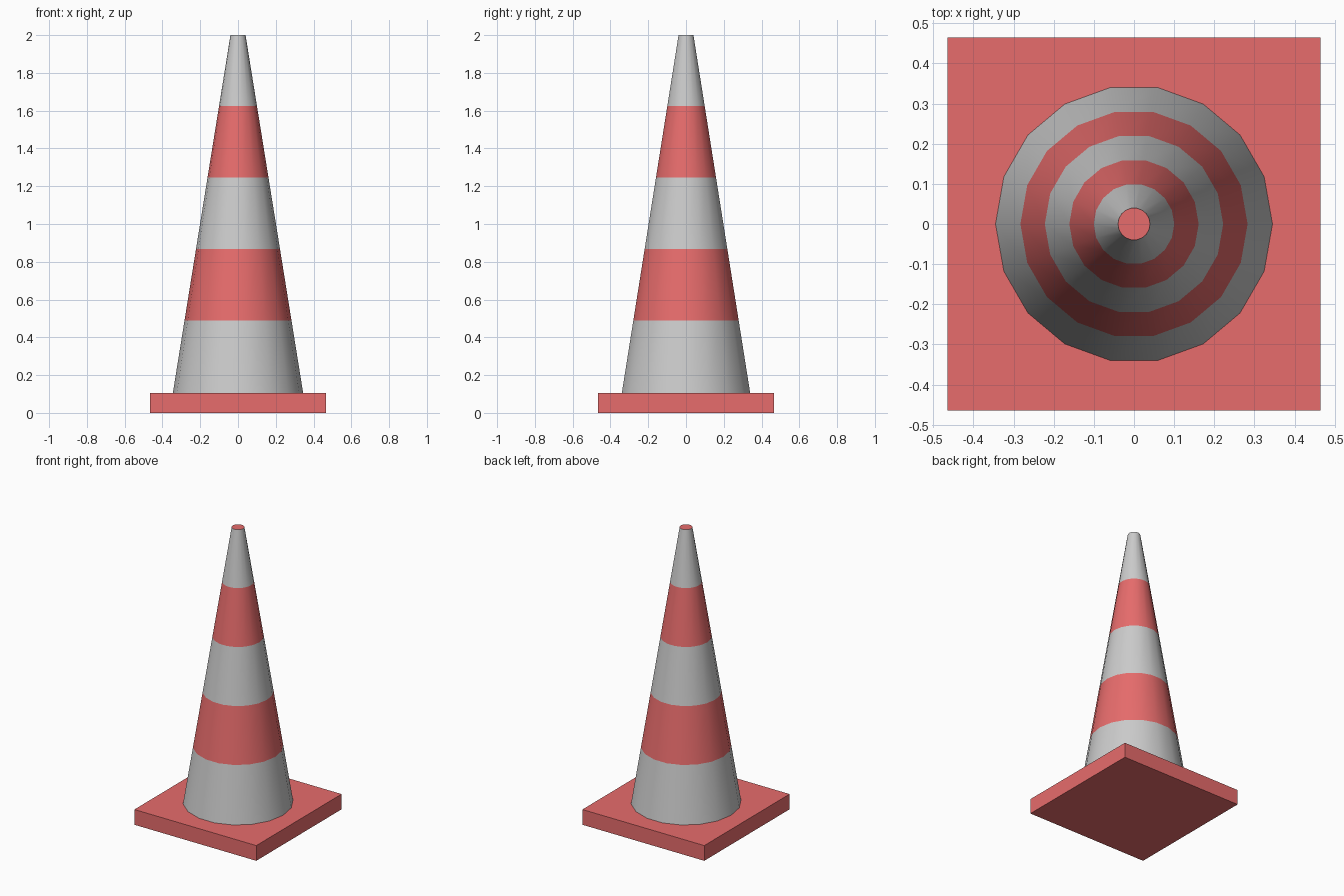
import bpy, bmesh, math

if "Cube" in bpy.data.objects:
    bpy.data.objects.remove(bpy.data.objects["Cube"])

SIDES = 18
BASE_W, BASE_H = 0.93, 0.105
R_BOTTOM, R_TOP, TOP = 0.345, 0.04, 2.0
LEVELS = [BASE_H, 0.49, 0.868, 1.247, 1.625, TOP]   # stripe boundaries

red = bpy.data.materials.new("red_plastic")
red.diffuse_color = (0.8, 0.15, 0.15, 1)
red.use_nodes = True
red.node_tree.nodes["Principled BSDF"].inputs["Base Color"].default_value = red.diffuse_color
grey = bpy.data.materials.new("reflective_grey")
grey.diffuse_color = (0.8, 0.8, 0.8, 1)
grey.use_nodes = True
grey.node_tree.nodes["Principled BSDF"].inputs["Base Color"].default_value = grey.diffuse_color

# Square base slab
bpy.ops.mesh.primitive_cube_add(size=1, location=(0, 0, BASE_H / 2))
base = bpy.context.object
base.name = "base_plate"
base.scale = (BASE_W, BASE_W, BASE_H)
bpy.ops.object.transform_apply(location=False, rotation=False, scale=True)
base.data.materials.append(red)

# Striped cone: stacked rings, alternating grey and red, with red end cap
bm = bmesh.new()
rings = []
for z in LEVELS:
    r = R_BOTTOM + (R_TOP - R_BOTTOM) * (z - BASE_H) / (TOP - BASE_H)
    rings.append([bm.verts.new((r * math.cos(a), r * math.sin(a), z))
                  for a in (2 * math.pi * i / SIDES for i in range(SIDES))])
for band, (lo, hi) in enumerate(zip(rings, rings[1:])):
    for i in range(SIDES):
        j = (i + 1) % SIDES
        face = bm.faces.new((lo[i], lo[j], hi[j], hi[i]))
        face.material_index = band % 2
bm.faces.new(rings[-1]).material_index = 1
mesh = bpy.data.meshes.new("striped_cone")
bm.to_mesh(mesh)
bm.free()
mesh.materials.append(grey)
mesh.materials.append(red)
cone = bpy.data.objects.new("striped_cone", mesh)
bpy.context.collection.objects.link(cone)

# Smooth sides, crisp top rim
bpy.ops.object.select_all(action='DESELECT')
cone.select_set(True)
bpy.context.view_layer.objects.active = cone
bpy.ops.object.shade_smooth_by_angle(angle=math.radians(30))
